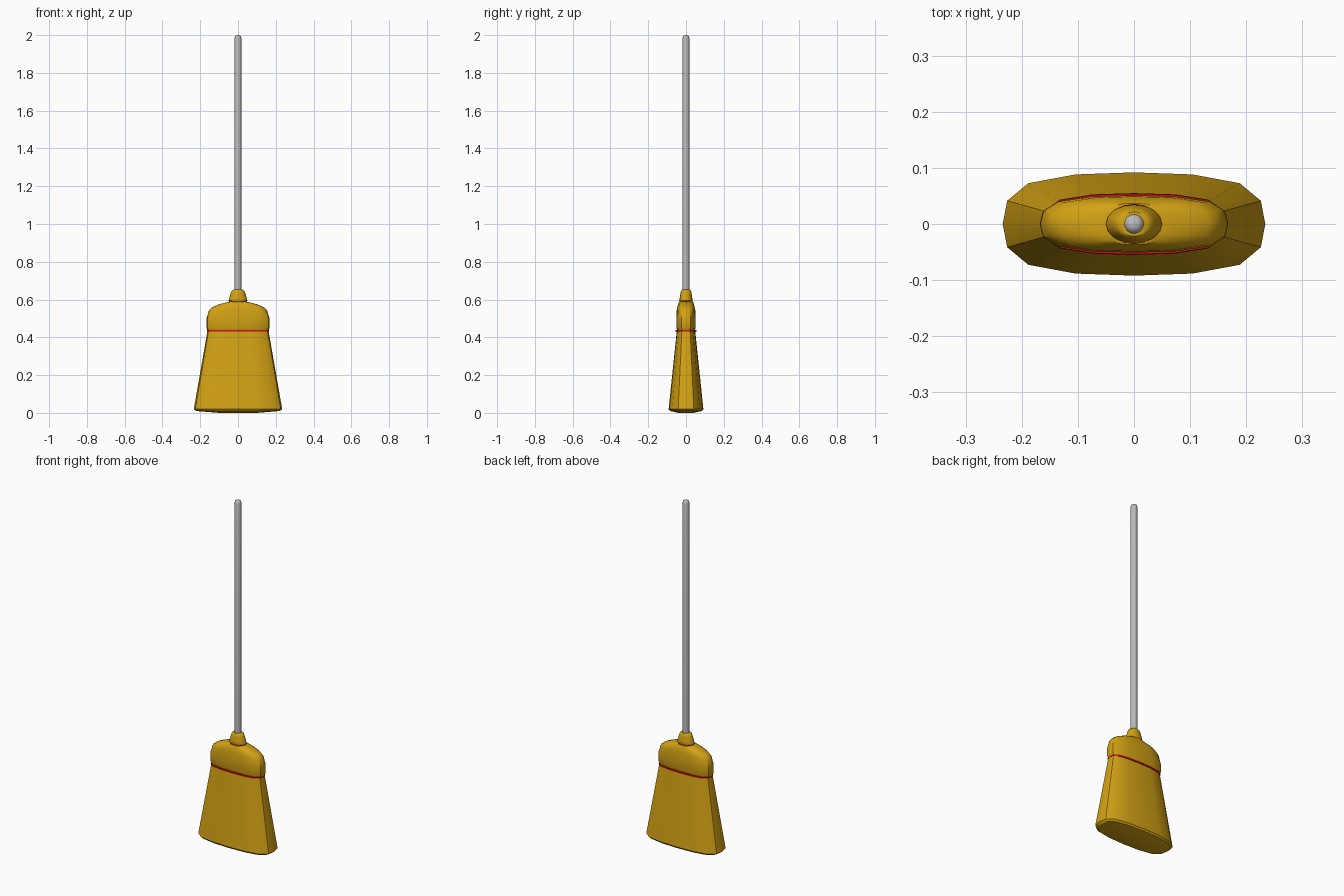
import bpy, bmesh, math

if "Cube" in bpy.data.objects:
    bpy.data.objects.remove(bpy.data.objects["Cube"])


def material(name, colour):
    m = bpy.data.materials.new(name)
    m.use_nodes = True
    m.diffuse_color = (*colour, 1)
    m.node_tree.nodes["Principled BSDF"].inputs["Base Color"].default_value = (*colour, 1)
    return m


straw = material("golden straw", (0.65, 0.36, 0.007))
red = material("red binding", (0.65, 0.005, 0.01))
grey = material("grey handle", (0.5, 0.5, 0.5))

# Quarter of the flattened broom section, mirrored into a full loop
quarter = [(1, 0), (0.966, 0.45), (0.805, 0.79), (0.445, 0.96), (0, 1)]
half = quarter + [(-x, y) for x, y in quarter[-2::-1]]
flat_section = half + [(x, -y) for x, y in half[-2:0:-1]]


def circle(n):
    return [(math.cos(math.tau * i / n), math.sin(math.tau * i / n)) for i in range(n)]


def loft(name, section, rings, mat, angle=35):
    """Skin a section through rings of (half width, half depth, height)."""
    bm = bmesh.new()
    loops = [[bm.verts.new((x * w, y * d, z)) for x, y in section] for w, d, z in rings]
    n = len(section)
    for a, b in zip(loops, loops[1:]):
        for i in range(n):
            j = (i + 1) % n
            bm.faces.new((a[i], a[j], b[j], b[i]))
    bm.faces.new(loops[0][::-1])
    bm.faces.new(loops[-1])
    mesh = bpy.data.meshes.new(name)
    bm.to_mesh(mesh)
    bm.free()
    mesh.materials.append(mat)
    ob = bpy.data.objects.new(name, mesh)
    bpy.context.collection.objects.link(ob)
    bpy.ops.object.select_all(action='DESELECT')
    ob.select_set(True)
    bpy.context.view_layer.objects.active = ob
    bpy.ops.object.shade_smooth_by_angle(angle=math.radians(angle))
    return ob


# Flared bristles with a slightly bulging underside
loft("bristles", flat_section, [
    (0.1, 0.04, 0), (0.222, 0.085, 0.01), (0.234, 0.092, 0.02),
    (0.162, 0.049, 0.432)], straw)

# Rounded shoulder above the bristles
loft("shoulder", flat_section, [
    (0.162, 0.047, 0.438), (0.168, 0.051, 0.452), (0.167, 0.051, 0.5),
    (0.153, 0.049, 0.545), (0.135, 0.046, 0.56), (0.098, 0.042, 0.576),
    (0.05, 0.037, 0.588), (0.03, 0.03, 0.59)], straw)

# Tapered collar gripping the handle
loft("collar", circle(16), [
    (0.044, 0.031, 0.586), (0.05, 0.035, 0.594), (0.046, 0.033, 0.61),
    (0.038, 0.029, 0.635), (0.031, 0.026, 0.648), (0.024, 0.022, 0.652)], straw)

# Red bindings at the two seams
loft("bristle_binding", flat_section, [
    (0.163, 0.054, 0.431), (0.164, 0.055, 0.435), (0.163, 0.054, 0.439)], red)
loft("collar_binding", circle(16), [
    (0.047, 0.036, 0.585), (0.047, 0.036, 0.591)], red)

# Round handle with a domed tip
loft("handle", circle(16), [
    (0.0175, 0.0175, 0.6), (0.0175, 0.0175, 1.986), (0.015, 0.015, 1.994),
    (0.009, 0.009, 1.999), (0.003, 0.003, 2)], grey, 50)
